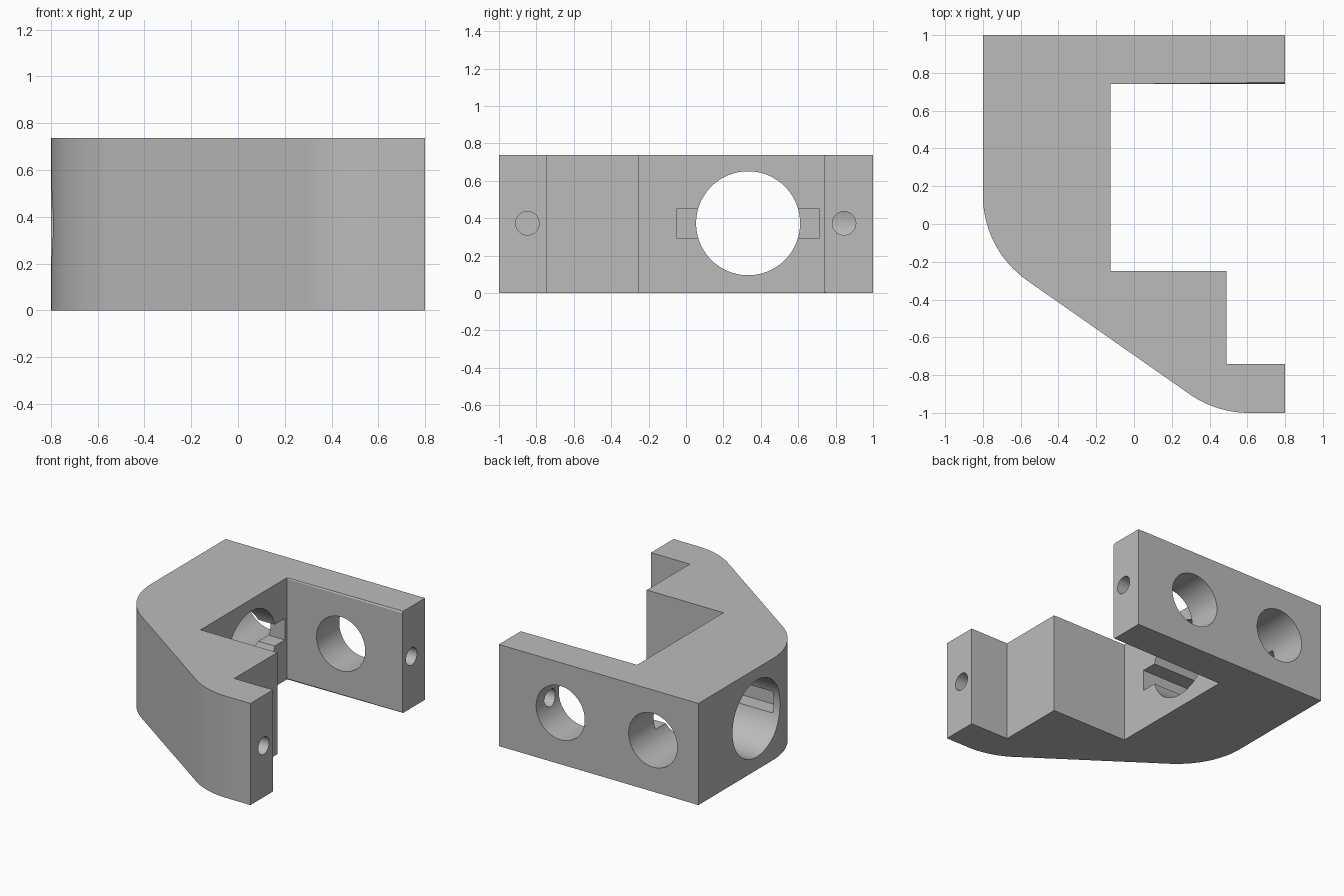
import bpy, bmesh, math
from mathutils import Vector, Matrix

default = bpy.data.objects.get("Cube")
if default:
    bpy.data.objects.remove(default, do_unlink=True)

HEIGHT = 0.737
MID = 0.373
FILLET = 0.55

gray = bpy.data.materials.new("plain_gray")
gray.use_nodes = True
gray.diffuse_color = (0.5, 0.5, 0.5, 1)
gray.node_tree.nodes["Principled BSDF"].inputs["Base Color"].default_value = (0.5, 0.5, 0.5, 1)


def make_object(name, bm):
    bmesh.ops.recalc_face_normals(bm, faces=bm.faces)
    mesh = bpy.data.meshes.new(name)
    bm.to_mesh(mesh)
    bm.free()
    mesh.materials.append(gray)
    obj = bpy.data.objects.new(name, mesh)
    bpy.context.collection.objects.link(obj)
    return obj


def fillet(before, corner, after, radius, steps=20):
    """Points of an arc that rounds a corner of the outline."""
    a, p, b = Vector(before), Vector(corner), Vector(after)
    u, v = (a - p).normalized(), (b - p).normalized()
    half = u.angle(v) / 2
    centre = p + (u + v).normalized() * radius / math.sin(half)
    start = p + u * radius / math.tan(half) - centre
    sweep = math.pi - 2 * half
    return [centre + Matrix.Rotation(sweep * i / steps, 2) @ start for i in range(steps + 1)]


def cylinder(name, start, end, radius, segments=64):
    a, b = Vector(start), Vector(end)
    bm = bmesh.new()
    turn = (b - a).to_track_quat("Z", "Y").to_matrix().to_4x4()
    bmesh.ops.create_cone(bm, cap_ends=True, segments=segments, radius1=radius, radius2=radius,
                          depth=(b - a).length, matrix=Matrix.Translation((a + b) / 2) @ turn)
    return make_object(name, bm)


def box(name, low, high):
    a, b = Vector(low), Vector(high)
    bm = bmesh.new()
    bmesh.ops.create_cube(bm, size=1, matrix=Matrix.Translation((a + b) / 2)
                          @ Matrix.Diagonal((*(b - a), 1)))
    return make_object(name, bm)


# Bracket outline, extruded upwards
side_corner, front_corner = (-0.8, -0.135), (0.436, -1)
outline = [(-0.8, 1)]
outline += fillet((-0.8, 1), side_corner, front_corner, FILLET)
outline += fillet(side_corner, front_corner, (0.8, -1), FILLET)
outline += [(0.8, -1), (0.8, -0.742), (0.49, -0.742), (0.49, -0.25),
            (-0.125, -0.25), (-0.125, 0.74), (0.8, 0.74), (0.8, 1)]
bm = bmesh.new()
base = bm.faces.new([bm.verts.new((x, y, 0)) for x, y in outline])
extruded = bmesh.ops.extrude_face_region(bm, geom=[base])["geom"]
bmesh.ops.translate(bm, verts=[v for v in extruded if isinstance(v, bmesh.types.BMVert)],
                    vec=(0, 0, HEIGHT))

# Small chamfer on the inner long edges of the rear arm
edges = [e for e in bm.edges
         if all(abs(v.co.y - 0.74) < 0.001 for v in e.verts)
         and abs(e.verts[0].co.z - e.verts[1].co.z) < 0.001]
bmesh.ops.bevel(bm, geom=edges, offset=0.01, segments=1, affect="EDGES")
bracket = make_object("bracket_body", bm)

# Bores, key slot and screw holes
cutters = [
    cylinder("main_bore", (-1, 0.332, MID), (0, 0.332, MID), 0.278, 96),
    box("key_slot", (-0.74, -0.05, 0.295), (0, 0.715, 0.45)),
    cylinder("arm_hole", (0.307, 0.6, MID), (0.307, 1.1, MID), 0.195),
    cylinder("body_hole", (-0.435, 0.4, MID), (-0.435, 1.1, MID), 0.195),
    cylinder("rear_screw_hole", (0.4, 0.845, MID), (0.9, 0.845, MID), 0.063, 32),
    cylinder("front_screw_hole", (0.5, -0.848, MID), (0.9, -0.848, MID), 0.063, 32),
]
bpy.context.view_layer.objects.active = bracket
for cutter in cutters:
    mod = bracket.modifiers.new(cutter.name, "BOOLEAN")
    mod.operation = "DIFFERENCE"
    mod.solver = "EXACT"
    mod.object = cutter
    bpy.ops.object.modifier_apply(modifier=mod.name)
    bpy.data.objects.remove(cutter, do_unlink=True)

# Smooth round walls, crisp edges
bpy.ops.object.select_all(action="DESELECT")
bracket.select_set(True)
bpy.ops.object.shade_smooth_by_angle(angle=math.radians(25))
